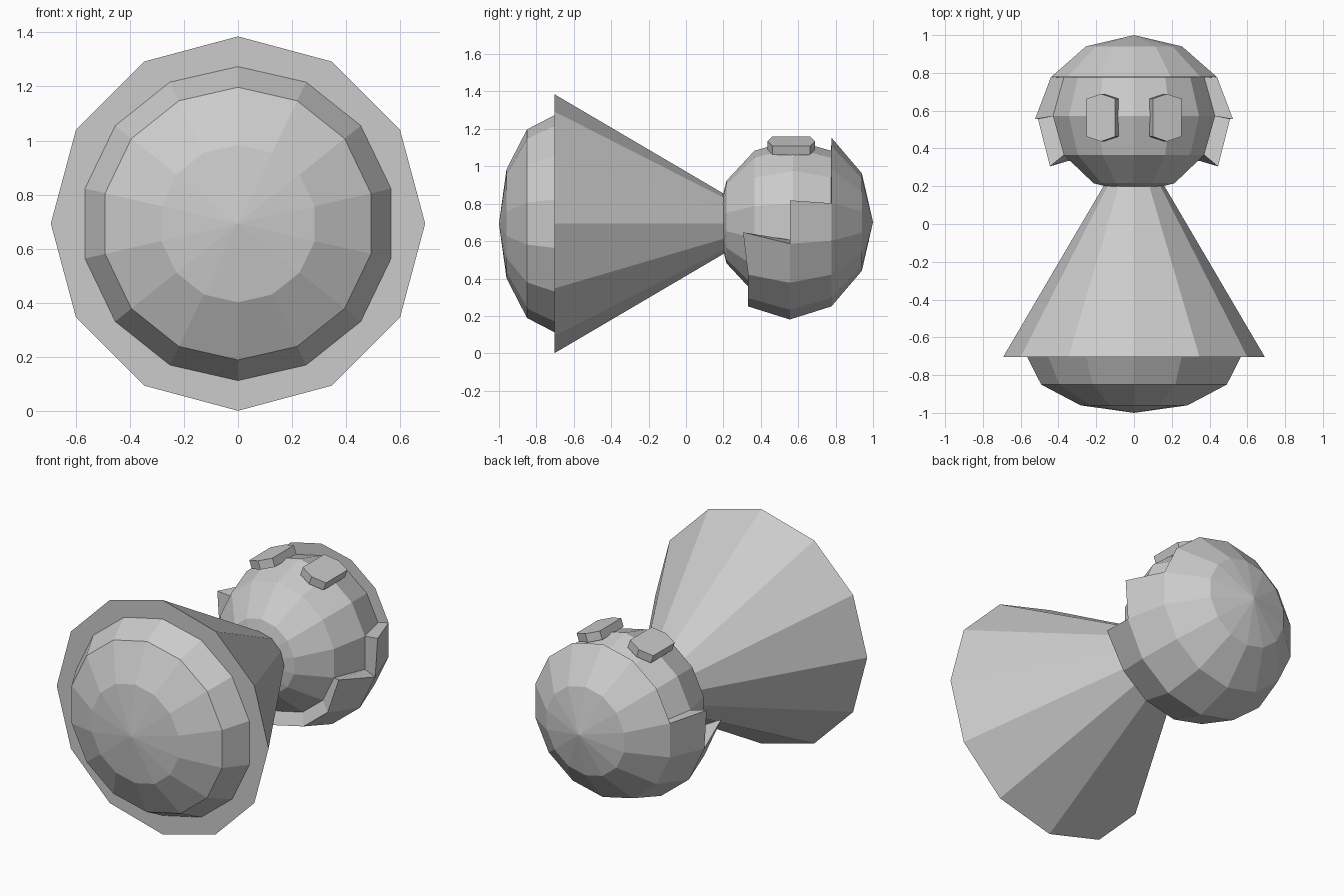
import bpy, bmesh, math

if "Cube" in bpy.data.objects:
    bpy.data.objects.remove(bpy.data.objects["Cube"])

SEG = 14


def finish(name, bm):
    bmesh.ops.delete(bm, geom=[v for v in bm.verts if not v.link_faces], context='VERTS')
    bmesh.ops.recalc_face_normals(bm, faces=bm.faces[:])
    me = bpy.data.meshes.new(name)
    bm.to_mesh(me)
    bm.free()
    ob = bpy.data.objects.new(name, me)
    bpy.context.collection.objects.link(ob)
    return ob


def ring(bm, r, y, z, n=SEG):
    return [bm.verts.new((r * math.sin(2 * math.pi * i / n), y,
                          z + r * math.cos(2 * math.pi * i / n))) for i in range(n)]


def ball_rings(bm, r, ry, yc, z, steps):
    # rings every 30 degrees from the +y pole
    return [ring(bm, r * math.sin(math.radians(30 * k)),
                 yc + ry * math.cos(math.radians(30 * k)), z) for k in steps]


def bridge(bm, a, b, segs=None):
    n = len(a)
    for i in (range(n) if segs is None else segs):
        j = (i + 1) % n
        bm.faces.new((a[i], a[j], b[j], b[i]))


def fan(bm, r, y, z):
    tip = bm.verts.new((0, y, z))
    for i in range(len(r)):
        bm.faces.new((r[i], r[(i + 1) % len(r)], tip))


def ball(name, r, ry, yc, z):
    bm = bmesh.new()
    rs = ball_rings(bm, r, ry, yc, z, range(1, 6))
    for a, b in zip(rs, rs[1:]):
        bridge(bm, a, b)
    fan(bm, rs[0], yc + ry, z)
    fan(bm, rs[-1], yc - ry, z)
    return finish(name, bm)


# rounded base and head
ball("base_dome", 0.582, 0.30, -0.70, 0.693)
ball("head", 0.44, 0.41, 0.571, 0.702)

# cone body with closed base
bm = bmesh.new()
rim = ring(bm, 0.692, -0.703, 0.693, 12)
bm.faces.new(rim)
fan(bm, rim, 0.475, 0.693)
finish("cone_body", bm)

# hair shell: back cap, then bands that step down the sides
bm = bmesh.new()
outer = ball_rings(bm, 0.521, 0.445, 0.555, 0.702, range(1, 5))
inner = ball_rings(bm, 0.44, 0.41, 0.571, 0.702, range(1, 5))
fan(bm, outer[0], 1.0, 0.702)
bridge(bm, outer[0], outer[1])
bridge(bm, outer[1], outer[2], range(3, 11))
bridge(bm, outer[2], outer[3], range(4, 10))
for s, up, low in ((1, 3, 4), (-1, 11, 10)):
    outer[2][up].co.x = s * 0.524
    outer[3][low].co = (s * 0.445, 0.305, 0.647)
# rim joining the shell edge to the head
match = {o: i for ro, ri in zip(outer, inner) for o, i in zip(ro, ri)}
for e in [e for e in bm.edges if e.is_boundary]:
    a, b = e.verts
    bm.faces.new((a, b, match[b], match[a]))
finish("hair_shell", bm)

# eye pads: tilted hexagonal prisms
hexagon = [(-0.08, -0.1), (0, -0.126), (0.08, -0.1), (0.08, 0.1), (0, 0.126), (-0.08, 0.1)]
for side, s in (("right", 1), ("left", -1)):
    bm = bmesh.new()
    top = [bm.verts.new((x, y, 0)) for x, y in hexagon]
    low = [bm.verts.new((x, y, -0.05)) for x, y in hexagon]
    bm.faces.new(top)
    bm.faces.new(low)
    bridge(bm, top, low)
    eye = finish("eye_" + side, bm)
    eye.location = (s * 0.175, 0.563, 1.134)
    eye.rotation_euler = (0, s * math.radians(19), 0)
